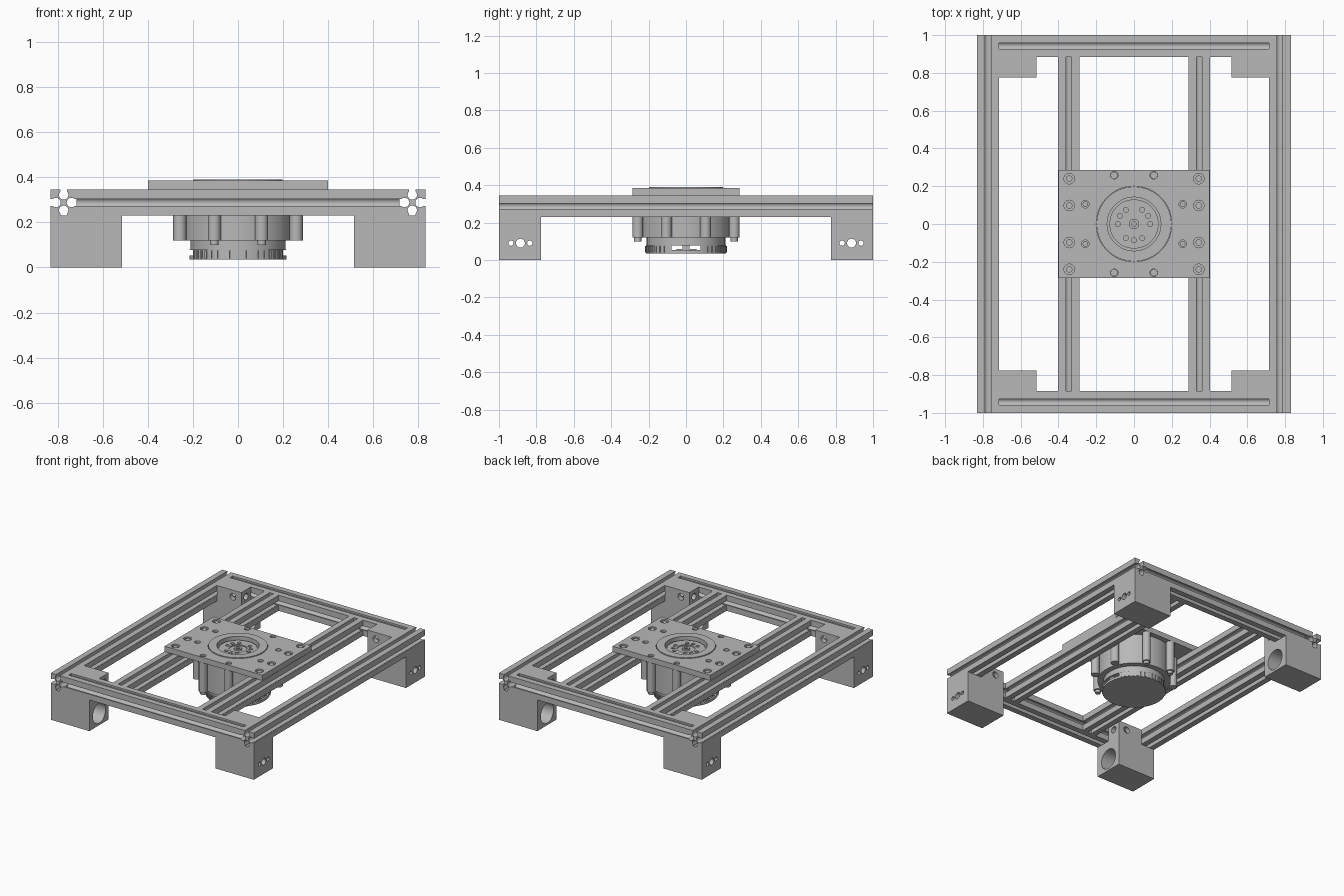
import bpy
import bmesh
import math
from mathutils import Matrix, Vector

if "Cube" in bpy.data.objects:
    bpy.data.objects.remove(bpy.data.objects["Cube"], do_unlink=True)

grey = bpy.data.materials.new("aluminium grey")
grey.use_nodes = True
grey.diffuse_color = (0.48, 0.48, 0.48, 1)
grey.node_tree.nodes["Principled BSDF"].inputs["Base Color"].default_value = grey.diffuse_color

parts = []
RAIL = 0.115                 # rail width
TOP = 0.345                  # top of the frame
LOW = TOP - RAIL             # underside of the frame
MID = TOP - RAIL / 2
HALF_X, HALF_Y = 0.83, 1.0


def make(name, bm):
    bmesh.ops.recalc_face_normals(bm, faces=bm.faces)
    mesh = bpy.data.meshes.new(name)
    bm.to_mesh(mesh)
    bm.free()
    mesh.materials.append(grey)
    obj = bpy.data.objects.new(name, mesh)
    bpy.context.scene.collection.objects.link(obj)
    parts.append(obj)
    return obj


def box(name, a, b):
    a, b = Vector(a), Vector(b)
    bm = bmesh.new()
    size = Vector([abs(n) for n in b - a])
    bmesh.ops.create_cube(bm, size=1, matrix=Matrix.Translation((a + b) / 2) @ Matrix.Diagonal(size).to_4x4())
    return make(name, bm)


def rod(name, a, b, radius, sides=24):
    a, b = Vector(a), Vector(b)
    turn = (b - a).to_track_quat('Z', 'Y').to_matrix().to_4x4()
    bm = bmesh.new()
    bmesh.ops.create_cone(bm, cap_ends=True, segments=sides, radius1=radius, radius2=radius,
                          depth=(b - a).length, matrix=Matrix.Translation((a + b) / 2) @ turn)
    return make(name, bm)


def cut(obj, cutters):
    """Subtract the cutters from a part, then discard them."""
    for c in cutters:
        mod = obj.modifiers.new("cut", 'BOOLEAN')
        mod.operation = 'DIFFERENCE'
        mod.solver = 'EXACT'
        mod.object = c
    dg = bpy.context.evaluated_depsgraph_get()
    dg.update()
    mesh = bpy.data.meshes.new_from_object(obj.evaluated_get(dg))
    obj.modifiers.clear()
    obj.data = mesh
    for c in cutters:
        parts.remove(c)
        bpy.data.objects.remove(c, do_unlink=True)


def lathe(name, profile, sides=64):
    bm = bmesh.new()
    rings = []
    for r, z in profile:
        if r == 0:
            rings.append([bm.verts.new((0, 0, z))] * sides)
        else:
            rings.append([bm.verts.new((r * math.cos(k * math.tau / sides), r * math.sin(k * math.tau / sides), z))
                          for k in range(sides)])
    for lo, hi in zip(rings, rings[1:]):
        for k in range(sides):
            n = (k + 1) % sides
            bm.faces.new(list(dict.fromkeys((lo[k], lo[n], hi[n], hi[k]))))
    return make(name, bm)


def slot_profile():
    """Square section with a round-bottomed slot in each side."""
    h, m, r, c = RAIL / 2, 0.015, 0.021, 0.034
    start = math.asin(m / r)
    pts = []
    for q in range(4):
        side = [(-h, h), (-m, h)]
        for k in range(13):
            t = -(start + (math.tau - 2 * start) * k / 12)
            side.append((r * math.sin(t), c + r * math.cos(t)))
        side.append((m, h))
        for _ in range(q):
            side = [(v, -u) for u, v in side]
        pts += side
    return pts


def rail(name, axis, centre, half):
    bm = bmesh.new()
    if axis == 'y':
        vs = [bm.verts.new((centre + u, -half, MID + v)) for u, v in slot_profile()]
    else:
        vs = [bm.verts.new((-half, centre + u, MID + v)) for u, v in slot_profile()]
    face = bm.faces.new(vs)
    ext = bmesh.ops.extrude_face_region(bm, geom=[face], use_keep_orig=True)
    move = (0, 2 * half, 0) if axis == 'y' else (2 * half, 0, 0)
    bmesh.ops.translate(bm, vec=move, verts=[e for e in ext["geom"] if isinstance(e, bmesh.types.BMVert)])
    return make(name, bm)


# Slotted frame rails
IN_X, IN_Y = HALF_X - RAIL, HALF_Y - RAIL
for s, side in ((1, "left"), (-1, "right")):
    rail(side + "_side_rail", 'y', s * (HALF_X - RAIL / 2), HALF_Y)
    rail(side + "_inner_rail", 'y', s * 0.345, IN_Y)
for s, side in ((1, "back"), (-1, "front")):
    rail(side + "_cross_rail", 'x', s * (HALF_Y - RAIL / 2), IN_X)

# Corner feet, notched around the rails, with a wheel bore and screw holes
FX, FY, BORE_Y, BORE_Z = 0.515, 0.775, 0.885, 0.09
for sx, xn in ((1, "left"), (-1, "right")):
    for sy, yn in ((1, "back"), (-1, "front")):
        foot = box(f"{yn}_{xn}_foot", (sx * FX, sy * FY, 0), (sx * HALF_X, sy * HALF_Y, TOP))

        def hole(a, b, radius):
            return rod("cutter", (sx * a[0], sy * a[1], a[2]), (sx * b[0], sy * b[1], b[2]), radius, 32)

        cutters = [box("cutter", (sx * IN_X, 0, LOW), (sx, sy * 1.1, 1)),
                   box("cutter", (0, sy * IN_Y, LOW), (sx, sy * 1.1, 1)),
                   hole((0.5, BORE_Y, BORE_Z), (0.77, BORE_Y, BORE_Z), 0.075),
                   hole((0.5, 0.83, 0.295), (0.69, 0.83, 0.295), 0.024),
                   hole((0.585, 0.7, 0.295), (0.585, 0.81, 0.295), 0.024)]
        for off, radius in ((-0.05, 0.014), (0, 0.024), (0.05, 0.014)):
            cutters.append(hole((0.75, BORE_Y + off, BORE_Z), (0.9, BORE_Y + off, BORE_Z), radius))
        cut(foot, cutters)

# Mounting plate with its holes
PLATE_TOP = 0.385
plate = box("mounting_plate", (-0.4, -0.285, TOP), (0.4, 0.285, PLATE_TOP))
cutters = [rod("cutter", (0, 0, 0.3), (0, 0, 0.5), 0.2, 64)]
screws = [(sx * a, sy * b) for sx in (1, -1) for sy in (1, -1) for a, b in ((0.105, 0.258), (0.258, 0.105))]
for x, y in screws:
    cutters.append(rod("cutter", (x, y, 0.3), (x, y, 0.5), 0.02))
rail_screws = [(sx * 0.343, y) for sx in (1, -1) for y in (0.24, 0.098, -0.098, -0.24)]
for x, y in rail_screws:
    cutters.append(rod("cutter", (x, y, 0.367), (x, y, 0.5), 0.028))
cut(plate, cutters)
for x, y in rail_screws:
    rod("plate_screw", (x, y, 0.36), (x, y, 0.38), 0.017)

# Motor: output hub, housing and end cap in one turned body
motor = lathe("motor_body", [
    (0, 0.35), (0.012, 0.35), (0.012, 0.372), (0.027, 0.372), (0.027, 0.36), (0.06, 0.36),
    (0.06, 0.367), (0.13, 0.367), (0.13, 0.345), (0.142, 0.345), (0.142, 0.39), (0.198, 0.39),
    (0.198, TOP), (0.25, TOP), (0.25, 0.12), (0.21, 0.12), (0.21, 0.08), (0.215, 0.08),
    (0.215, 0.035), (0, 0.035)])
cutters = [box("cutter", (-0.3, -0.078, 0.053), (0.3, 0.078, 0.077))]
for deg in (0, 30, 60, 120, 150, 180, 240, 270, 300):
    x, y = 0.086 * math.cos(math.radians(deg)), 0.086 * math.sin(math.radians(deg))
    cutters.append(rod("cutter", (x, y, 0.345), (x, y, 0.4), 0.013, 16))
cut(motor, cutters)
for s in (1, -1):
    box("cap_connector", (s * 0.15, -0.02, 0.05), (s * 0.2, 0.02, 0.08))
    box("cap_connector_base", (s * 0.15, -0.05, 0.05), (s * 0.2, 0.055, 0.06))

# Screw lugs around the motor housing
for x, y in screws:
    rod("motor_lug", (x, y, 0.12), (x, y, TOP), 0.029)
    long_screw = abs(y) > abs(x)
    rod("motor_screw", (x, y, 0.1 if long_screw else 0.2), (x, y, 0.372), 0.019 if long_screw else 0.014)

# Grip ribs around the end cap, leaving the connector windows open
bm = bmesh.new()
for k in range(48):
    ang = (k + 0.5) * math.tau / 48
    if abs(math.sin(ang)) > 0.42:
        bmesh.ops.create_cube(bm, size=1, matrix=Matrix.Rotation(ang, 4, 'Z')
                              @ Matrix.Translation((0.214, 0, 0.057))
                              @ Matrix.Diagonal((0.012, 0.012, 0.036, 1)))
make("cap_ribs", bm)

# Smooth the round surfaces, keep edges sharp
bpy.ops.object.select_all(action='DESELECT')
for obj in parts:
    obj.select_set(True)
bpy.context.view_layer.objects.active = parts[0]
bpy.ops.object.shade_smooth_by_angle(angle=math.radians(30))
